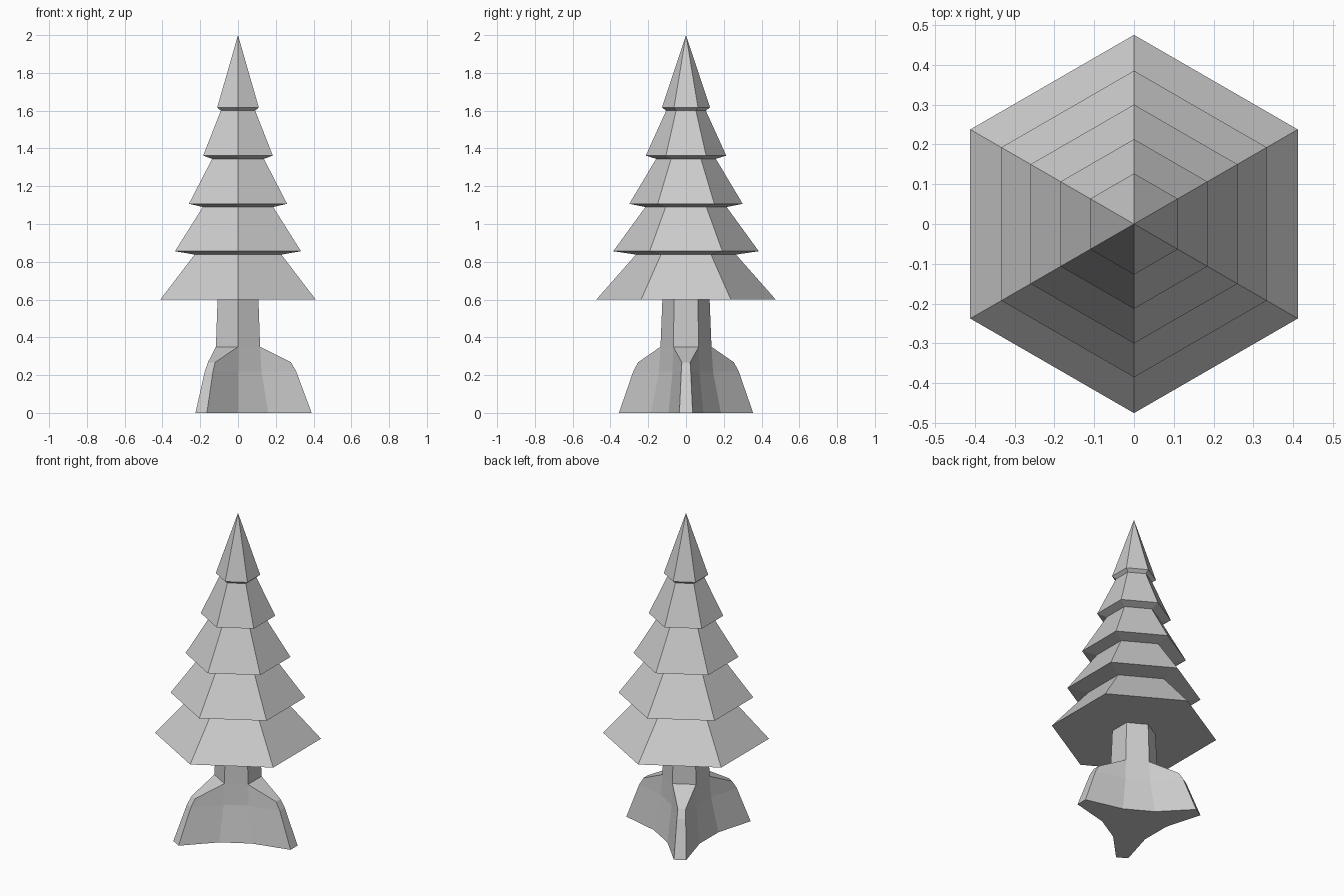
import bpy
import bmesh
from math import radians
from mathutils import Matrix, Vector

if "Cube" in bpy.data.objects:
    bpy.data.objects.remove(bpy.data.objects["Cube"], do_unlink=True)

grey = bpy.data.materials.new("plain_grey")
grey.use_nodes = True
colour = (0.6, 0.6, 0.6, 1)
grey.diffuse_color = colour
grey.node_tree.nodes["Principled BSDF"].inputs["Base Color"].default_value = colour


def finish(bm, name):
    bmesh.ops.recalc_face_normals(bm, faces=bm.faces)
    mesh = bpy.data.meshes.new(name)
    bm.to_mesh(mesh)
    bm.free()
    mesh.materials.append(grey)
    obj = bpy.data.objects.new(name, mesh)
    bpy.context.collection.objects.link(obj)
    return obj


def polar(radius, z, degrees, side=0):
    """Point at a radius, shifted sideways, turned about z."""
    return Matrix.Rotation(radians(degrees), 3, "Z") @ Vector((radius, side, z))


def hexagon(bm, radius, z):
    return [bm.verts.new(polar(radius, z, 30 + 60 * i)) for i in range(6)]


def bridge(bm, lower, upper):
    n = len(lower)
    for i in range(n):
        j = (i + 1) % n
        bm.faces.new((lower[i], lower[j], upper[j], upper[i]))


# Crown: five stacked six-sided tiers with undercut skirts
bm = bmesh.new()
profile = [(0.475, 0.6), (0.265, 0.838), (0.385, 0.856), (0.215, 1.09),
           (0.3, 1.107), (0.158, 1.345), (0.213, 1.362), (0.105, 1.6), (0.127, 1.617)]
rings = [hexagon(bm, r, z) for r, z in profile]
bm.faces.new(rings[0])
for lower, upper in zip(rings, rings[1:]):
    bridge(bm, lower, upper)
tip = bm.verts.new((0, 0, 2))
for i in range(6):
    bm.faces.new((rings[-1][i], rings[-1][(i + 1) % 6], tip))
finish(bm, "crown")

# Trunk: six-sided shaft flaring into three buttress roots
bm = bmesh.new()
base, flare, neck, top = [hexagon(bm, r, z) for r, z in
                          [(0.185, 0), (0.143, 0.22), (0.135, 0.35), (0.125, 0.6)]]
bridge(bm, neck, top)
bm.faces.new(top)
outline = []
for k in range(3):
    a, b = 2 * k - 1, 2 * k          # shaft corners either side of this root
    # root ends, foot to shoulder, as pairs of right and left points
    right, left = [[bm.verts.new(polar(r, z, 120 * k, s * w))
                    for r, z, w in [(0.39, 0, 0.035), (0.308, 0.22, 0.025), (0.28, 0.268, 0.022)]]
                   for s in (-1, 1)]
    for i in range(2):
        bm.faces.new((right[i], left[i], left[i + 1], right[i + 1]))
    bm.faces.new((right[2], left[2], neck[b], neck[a]))
    for side, c in ((right, a), (left, b)):
        bm.faces.new((base[c], side[0], side[1], flare[c]))
        bm.faces.new((flare[c], side[1], side[2], neck[c]))
    # wall between this root and the next
    c = b + 1
    bm.faces.new((base[b], base[c], flare[c], flare[b]))
    bm.faces.new((flare[b], flare[c], neck[c], neck[b]))
    outline += [base[a], right[0], left[0], base[b]]
bm.faces.new(outline)
finish(bm, "trunk_and_roots")
